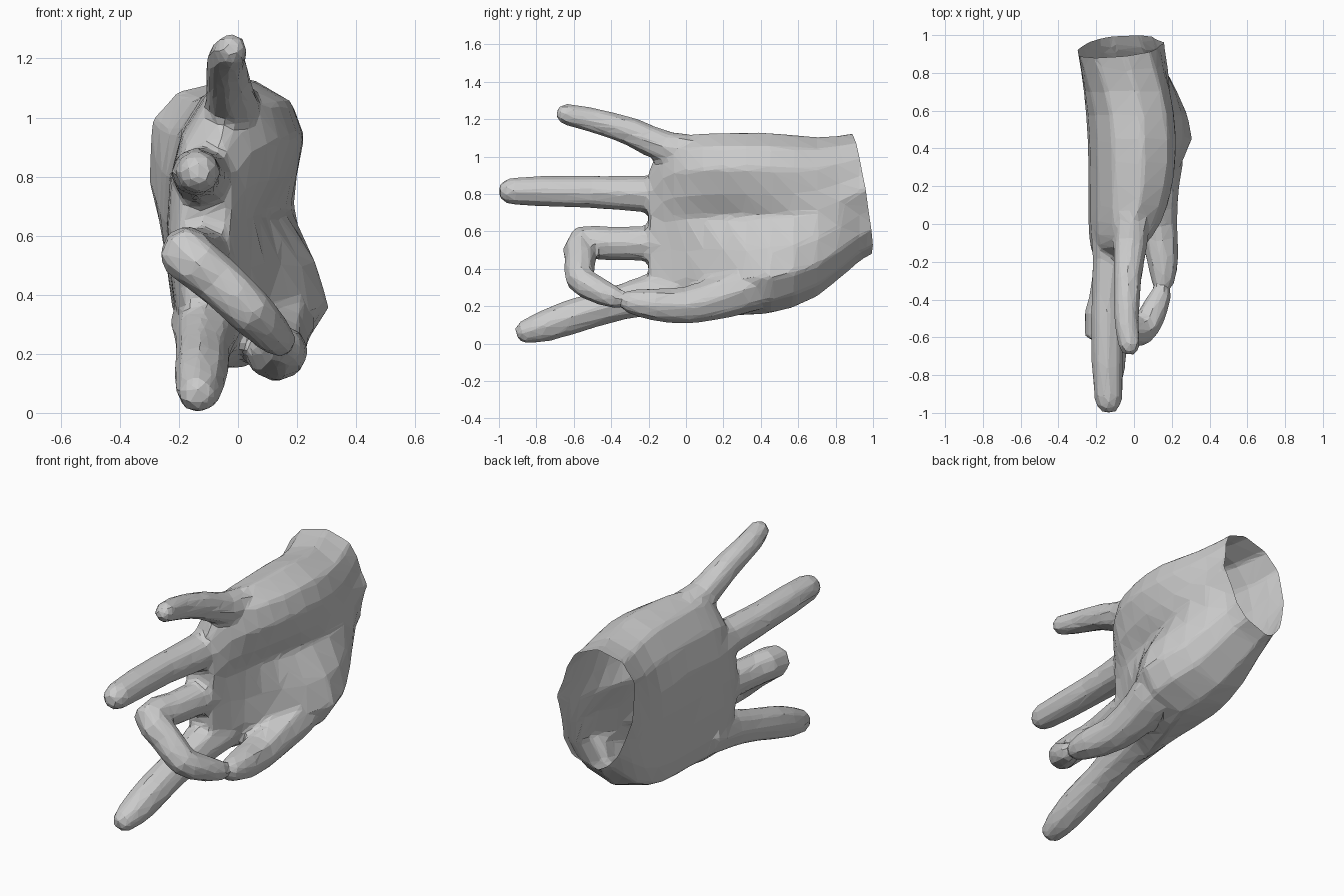
import bpy, bmesh, math
from mathutils import Vector

if "Cube" in bpy.data.objects:
    bpy.data.objects.remove(bpy.data.objects["Cube"])


def loft(name, rings):
    """Closed skin through a list of equal-length vertex rings."""
    bm = bmesh.new()
    vs = [[bm.verts.new(p) for p in r] for r in rings]
    n = len(vs[0])
    for a, b in zip(vs, vs[1:]):
        for i in range(n):
            j = (i + 1) % n
            bm.faces.new((a[i], a[j], b[j], b[i]))
    bm.faces.new(vs[0])
    bm.faces.new(vs[-1])
    bmesh.ops.recalc_face_normals(bm, faces=bm.faces)
    me = bpy.data.meshes.new(name)
    bm.to_mesh(me)
    bm.free()
    ob = bpy.data.objects.new(name, me)
    bpy.context.collection.objects.link(ob)
    return ob


def spline(rows, steps):
    """Catmull-Rom interpolation of rows of numbers."""
    out = []
    for k in range(len(rows) - 1):
        p0, p1, p2 = rows[max(k - 1, 0)], rows[k], rows[k + 1]
        p3 = rows[min(k + 2, len(rows) - 1)]
        for s in range(steps):
            t = s / steps
            out.append([0.5 * (2 * b + (c - a) * t + (2 * a - 5 * b + 4 * c - d) * t * t
                               + (3 * b - a - 3 * c + d) * t ** 3)
                        for a, b, c, d in zip(p0, p1, p2, p3)])
    return out + [list(rows[-1])]


def finger(name, path, sides=8):
    """Tapered tube along (x, y, z, radius) points with a rounded tip."""
    rows = spline(path, 2)
    pts = [Vector(r[:3]) for r in rows]
    rad = [r[3] + 0.002 for r in rows]
    d = (pts[-1] - pts[-2]).normalized()
    end, r = pts[-1], rad[-1]
    for off, f in ((0.6, 0.85), (1.03, 0.45)):
        pts.append(end + d * r * off)
        rad.append(r * f)
    tan = (pts[1] - pts[0]).normalized()
    u = tan.orthogonal().normalized()
    rings = []
    for i, p in enumerate(pts):
        new = (pts[min(i + 1, len(pts) - 1)] - pts[max(i - 1, 0)]).normalized()
        u = tan.rotation_difference(new) @ u
        tan = new
        v = tan.cross(u)
        rings.append([p + (u * math.cos(a) + v * math.sin(a)) * rad[i]
                      for a in (2 * math.pi * k / sides for k in range(sides))])
    return loft(name, rings)


# Palm sections: y, z low, z high, back x, front x at thumb side / middle / little-finger side
sections = [
    (1.10, 0.53, 1.15, -0.33, 0.08, 0.16, 0.10),
    (0.93, 0.44, 1.13, -0.30, 0.11, 0.165, 0.12),
    (0.70, 0.25, 1.105, -0.265, 0.23, 0.19, 0.19),
    (0.45, 0.16, 1.13, -0.245, 0.31, 0.155, 0.225),
    (0.20, 0.15, 1.13, -0.24, 0.17, 0.09, 0.205),
    (0.00, 0.15, 1.115, -0.24, 0.04, 0.05, 0.14),
    (-0.12, 0.17, 1.07, -0.23, -0.01, 0.00, 0.05),
    (-0.20, 0.20, 0.93, -0.20, -0.04, -0.03, -0.03),
]
rings = []
for y, lo, hi, back, f1, f2, f3 in spline(sections, 2):
    w = min(1.0, max(0.0, (y - 0.6) / 0.33))       # wrist roundness
    b_hi = back + 0.11 - 0.05 * w
    outline = [
        (back * 0.45 + f1 * 0.55 - 0.03, 0.0), (f1 * 0.85 + back * 0.15, 0.07),
        (f1, 0.2), (f1 * 0.7 + f2 * 0.3, 0.36), (f2, 0.54), (f2 * 0.4 + f3 * 0.6, 0.66),
        (f3, 0.80), (f3 * 0.88 + b_hi * 0.12, 0.92), (f3 * 0.5 + b_hi * 0.5, 1.0),
        (b_hi + 0.02, 0.95), (b_hi - 0.06, 0.82), (back + 0.01 - 0.01 * w, 0.66), (back, 0.5),
        (back + 0.01 + 0.02 * w, 0.35), (back + 0.03 + 0.04 * w, 0.18), (back + 0.07 + 0.06 * w, 0.06)]
    rings.append([Vector((x, y, lo + (hi - lo) * t)) for x, t in outline])
hand = loft("hand", rings)

# Fingers and thumb
digits = [
    finger("little_finger", [(0.00, 0.12, 1.00, 0.11), (-0.02, -0.10, 1.045, 0.09),
                             (-0.035, -0.30, 1.135, 0.075), (-0.04, -0.50, 1.195, 0.066),
                             (-0.025, -0.63, 1.225, 0.058)]),
    finger("ring_finger", [(-0.10, 0.05, 0.80, 0.13), (-0.12, -0.20, 0.80, 0.10),
                           (-0.14, -0.50, 0.81, 0.087), (-0.14, -0.75, 0.815, 0.082),
                           (-0.135, -0.92, 0.815, 0.074)]),
    finger("middle_finger", [(-0.10, 0.02, 0.53, 0.12), (-0.12, -0.20, 0.535, 0.095),
                             (-0.15, -0.40, 0.535, 0.09), (-0.18, -0.555, 0.54, 0.09),
                             (-0.07, -0.565, 0.45, 0.085), (0.04, -0.565, 0.345, 0.08),
                             (0.10, -0.47, 0.285, 0.072), (0.135, -0.39, 0.25, 0.06)]),
    finger("index_finger", [(-0.10, 0.02, 0.31, 0.13), (-0.11, -0.22, 0.255, 0.105),
                            (-0.12, -0.42, 0.20, 0.092), (-0.125, -0.62, 0.14, 0.092),
                            (-0.13, -0.76, 0.092, 0.083), (-0.135, -0.835, 0.07, 0.07)]),
    finger("thumb", [(0.06, 0.62, 0.42, 0.09), (0.12, 0.42, 0.34, 0.14),
                     (0.12, 0.20, 0.255, 0.12), (0.13, 0.00, 0.205, 0.10),
                     (0.15, -0.17, 0.21, 0.088), (0.155, -0.27, 0.22, 0.07)]),
]

# Weld everything into one skin
bpy.context.view_layer.objects.active = hand
for d in digits:
    m = hand.modifiers.new("join", 'BOOLEAN')
    m.operation = 'UNION'
    m.solver = 'EXACT'
    m.object = d
    bpy.ops.object.modifier_apply(modifier=m.name)
    bpy.data.objects.remove(d, do_unlink=True)

# Blend the joints, then reduce to flat low-poly facets
m = hand.modifiers.new("skin", 'REMESH')
m.mode = 'VOXEL'
m.voxel_size = 0.016
bpy.ops.object.modifier_apply(modifier=m.name)
m = hand.modifiers.new("blend", 'SMOOTH')
m.factor = 0.5
m.iterations = 6
bpy.ops.object.modifier_apply(modifier=m.name)
m = hand.modifiers.new("facets", 'DECIMATE')
m.ratio = 0.045
bpy.ops.object.modifier_apply(modifier=m.name)

# Cut the wrist open along its slanted plane
bm = bmesh.new()
bm.from_mesh(hand.data)
bmesh.ops.bisect_plane(bm, geom=bm.verts[:] + bm.edges[:] + bm.faces[:],
                       plane_co=(-0.07, 0.94, 0.81), plane_no=(-0.1, 1, 0.172),
                       clear_outer=True)
for f in bm.faces:
    f.smooth = False
bm.to_mesh(hand.data)
bm.free()
